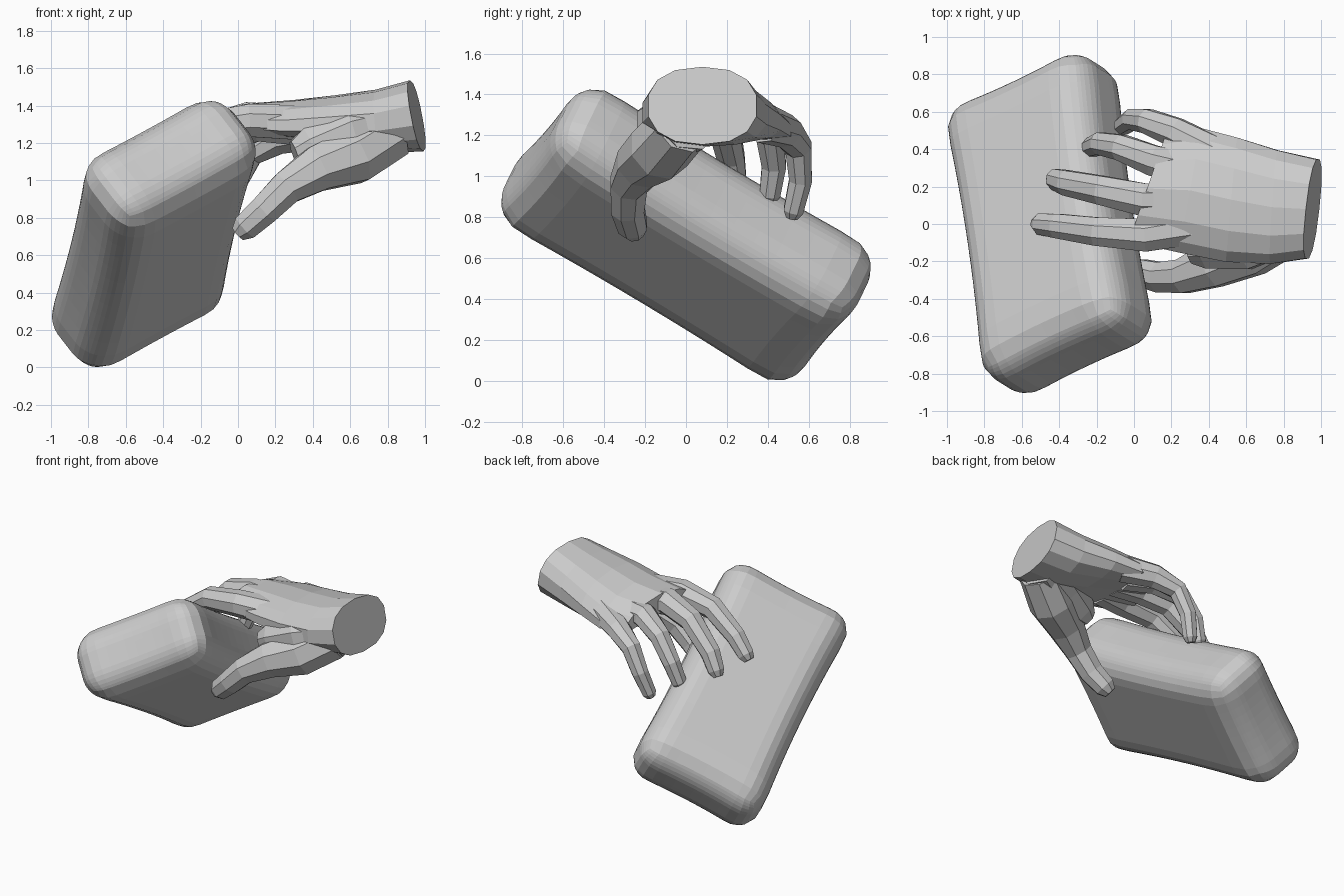
import bpy, bmesh, math
from mathutils import Vector

if "Cube" in bpy.data.objects:
    bpy.data.objects.remove(bpy.data.objects["Cube"])


def make_object(name, bm):
    bmesh.ops.recalc_face_normals(bm, faces=bm.faces)
    me = bpy.data.meshes.new(name)
    bm.to_mesh(me)
    bm.free()
    ob = bpy.data.objects.new(name, me)
    bpy.context.collection.objects.link(ob)
    return ob


def loft(name, rings):
    """Skin a list of closed point rings and cap both ends."""
    bm = bmesh.new()
    loops = [[bm.verts.new(p) for p in ring] for ring in rings]
    n = len(loops[0])
    for a, b in zip(loops, loops[1:]):
        for i in range(n):
            j = (i + 1) % n
            bm.faces.new((a[i], a[j], b[j], b[i]))
    bm.faces.new(loops[0])
    bm.faces.new(loops[-1])
    return make_object(name, bm)


def digit(name, path, radii, sides=8):
    """Tapered tube along a bent path with a rounded tip."""
    pts = [Vector(p) for p in path]
    radii = list(radii)
    end = (pts[-1] - pts[-2]).normalized()
    pts.append(pts[-1] + end * radii[-1] * 0.7)
    radii.append(radii[-1] * 0.6)
    rings = []
    for i, (p, r) in enumerate(zip(pts, radii)):
        t = (pts[min(i + 1, len(pts) - 1)] - pts[max(i - 1, 0)]).normalized()
        nrm = t.cross(Vector((0, 1, 0))).normalized()
        side = nrm.cross(t)
        rings.append([p + r * (math.cos(a) * side + math.sin(a) * nrm)
                      for a in [math.tau * (k + 0.5) / sides for k in range(sides)]])
    return loft(name, rings)


# Tilted soft-cornered block
half = Vector((0.87, 0.48, 0.255))
rad = 0.19
long_dir = Vector((-0.2, 1.37, -0.82)).normalized()
wide_dir = Vector((0.66, 0.33, 0.35))
wide_dir = (wide_dir - long_dir * wide_dir.dot(long_dir)).normalized()
thick_dir = long_dir.cross(wide_dir)
if thick_dir.z < 0:
    thick_dir = -thick_dir
bm = bmesh.new()
bmesh.ops.create_cube(bm, size=2)
bmesh.ops.subdivide_edges(bm, edges=bm.edges, cuts=13, use_grid_fill=True)
centre = Vector((-0.45, 0, 0.713))
for v in bm.verts:
    q = Vector([c * h for c, h in zip(v.co, half)])
    inner = Vector([max(-(h - rad), min(h - rad, c)) for c, h in zip(q, half)])
    q = inner + (q - inner).normalized() * rad
    # sides pinch in slightly between the corners
    q.y *= 0.94 + 0.08 * (q.x / half.x) ** 2
    q.x *= 0.98 + 0.03 * (q.y / half.y) ** 2
    v.co = centre + long_dir * q.x + wide_dir * q.y + thick_dir * q.z
block = make_object("tilted_block", bm)

# Palm and wrist: x, y, z, half width, half thickness, skew, cap tilt, outer-edge drop
sections = [
    (0.955, 0.08, 1.345, 0.27, 0.19, 0.03, 0.19, 0.00),
    (0.75, 0.09, 1.315, 0.31, 0.17, 0.02, 0.08, 0.01),
    (0.52, 0.13, 1.32, 0.34, 0.135, 0.03, 0.0, 0.04),
    (0.30, 0.18, 1.325, 0.34, 0.105, 0.06, 0.0, 0.07),
    (0.07, 0.19, 1.34, 0.29, 0.072, 0.10, 0.0, 0.08),
]
rings = []
for x, y, z, a, b, skew, tilt, drop in sections:
    ring = []
    for k in range(14):
        ang = math.tau * (k + 0.5) / 14
        c, s = math.cos(ang), math.sin(ang)
        c2 = math.copysign(abs(c) ** 0.85, c)
        s2 = math.copysign(abs(s) ** 0.85, s)
        ring.append(Vector((x + skew * c2 - tilt * b * s2, y + a * c2,
                            z + b * s2 - drop * (c2 * c2 + 0.5 * c2))))
    rings.append(ring)
hand = loft("hand", rings)

# Fingers, thumb and the web of flesh at the thumb base
digits = [
    digit("index_finger", [(0.3, -0.02, 1.31), (0.06, -0.06, 1.32), (-0.2, -0.04, 1.285),
                           (-0.41, -0.01, 1.14), (-0.5, 0.0, 1.03)],
          (0.1, 0.095, 0.082, 0.07, 0.06)),
    digit("middle_finger", [(0.3, 0.13, 1.31), (0.05, 0.13, 1.33), (-0.17, 0.18, 1.27),
                            (-0.36, 0.22, 1.09), (-0.42, 0.24, 0.98)],
          (0.1, 0.095, 0.083, 0.072, 0.06)),
    digit("ring_finger", [(0.32, 0.28, 1.28), (0.1, 0.34, 1.29), (-0.07, 0.41, 1.21),
                          (-0.18, 0.43, 1.05), (-0.23, 0.41, 0.91)],
          (0.1, 0.088, 0.074, 0.064, 0.055)),
    digit("little_finger", [(0.42, 0.38, 1.26), (0.22, 0.49, 1.22), (0.07, 0.55, 1.14),
                            (-0.01, 0.56, 0.98), (-0.06, 0.525, 0.83)],
          (0.1, 0.085, 0.07, 0.06, 0.052)),
    digit("thumb", [(0.82, -0.02, 1.25), (0.62, -0.13, 1.13), (0.42, -0.22, 1.06),
                    (0.26, -0.28, 0.96), (0.14, -0.285, 0.84), (0.04, -0.26, 0.75)],
          (0.15, 0.16, 0.13, 0.098, 0.087, 0.077)),
    digit("thumb_web", [(0.84, 0.02, 1.3), (0.58, -0.09, 1.24), (0.38, -0.13, 1.17)],
          (0.18, 0.17, 0.12)),
]

# Fuse the digits into one hand
bpy.context.view_layer.objects.active = hand
for d in digits:
    m = hand.modifiers.new(d.name, 'BOOLEAN')
    m.operation = 'UNION'
    m.solver = 'EXACT'
    m.object = d
    bpy.ops.object.modifier_apply(modifier=m.name)
    bpy.data.objects.remove(d)
